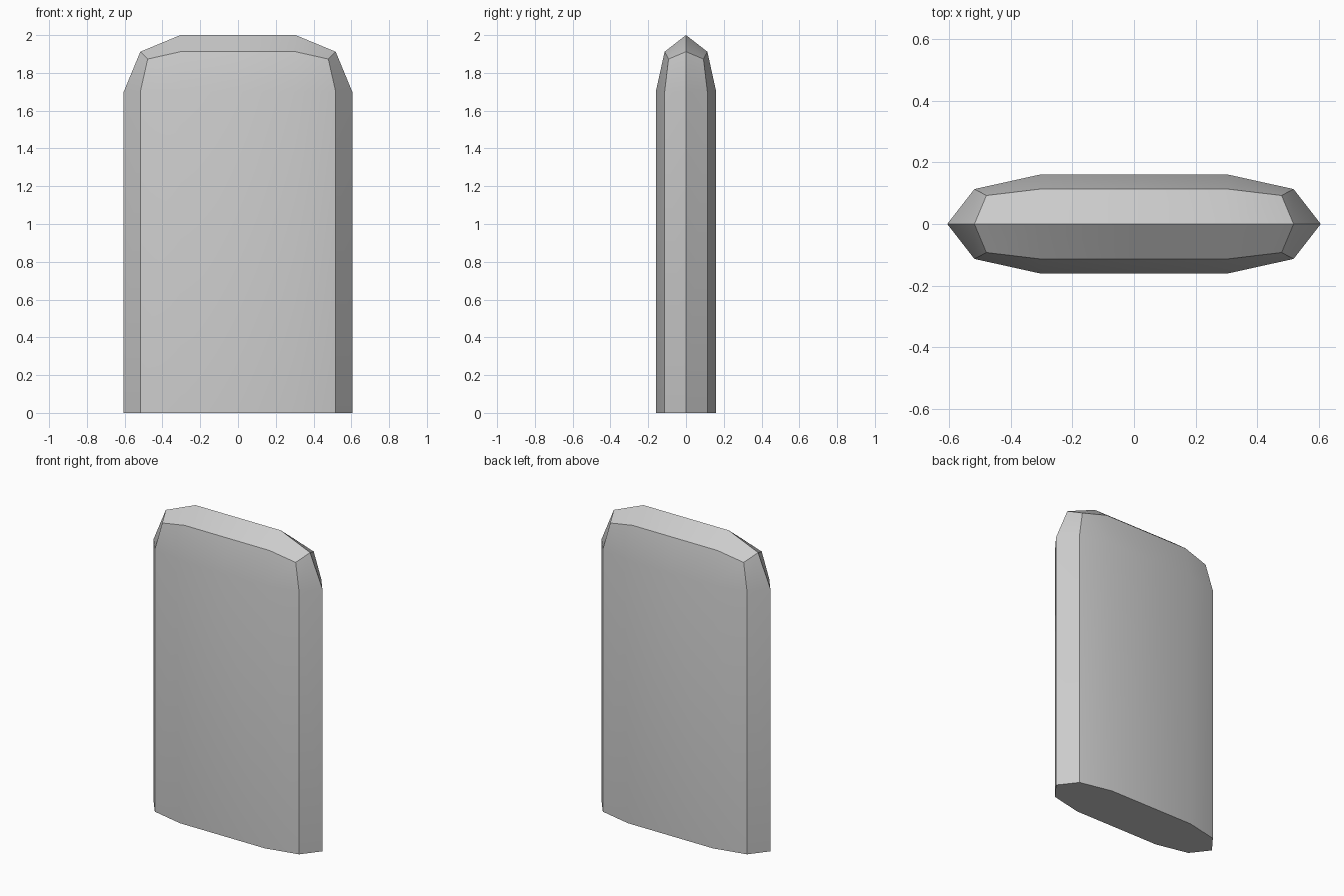
import bpy, bmesh, math

if "Cube" in bpy.data.objects:
    bpy.data.objects.remove(bpy.data.objects["Cube"])

HALF_W, HALF_D, HEIGHT = 0.605, 0.16, 2.0
R = 0.30  # corner rounding in x and z

bm = bmesh.new()

# Rounded corner: one octant of a coarse quad sphere
bmesh.ops.create_cube(bm, size=2)
bmesh.ops.subdivide_edges(bm, edges=bm.edges[:], cuts=1, use_grid_fill=True)
bmesh.ops.delete(bm, geom=[v for v in bm.verts if min(v.co) < -0.1], context='VERTS')
for v in bm.verts:
    n = v.co.normalized()
    v.co = (HALF_W - R + n.x * R, n.y * HALF_D, HEIGHT - R + n.z * R)


def extend(axis, start, end):
    """Extrude the boundary lying at start along one axis to end."""
    edges = [e for e in bm.edges if all(abs(v.co[axis] - start) < 1e-4 for v in e.verts)]
    new = bmesh.ops.extrude_edge_only(bm, edges=edges)["geom"]
    verts = [g for g in new if isinstance(g, bmesh.types.BMVert)]
    for v in verts:
        v.co[axis] = end
    return verts


# Stretch to the middle, then down to the ground, and close the base
extend(0, HALF_W - R, 0)
base = sorted(extend(2, HEIGHT - R, 0), key=lambda v: v.co.x)
bm.faces.new(base + [bm.verts.new((0, 0, 0))])

# Mirror the quarter across both axes
for axis in ('X', 'Y'):
    bmesh.ops.mirror(bm, geom=bm.verts[:] + bm.edges[:] + bm.faces[:], axis=axis, merge_dist=1e-4)
    bmesh.ops.remove_doubles(bm, verts=bm.verts[:], dist=1e-4)
bmesh.ops.recalc_face_normals(bm, faces=bm.faces[:])

mesh = bpy.data.meshes.new("slab")
bm.to_mesh(mesh)
bm.free()
slab = bpy.data.objects.new("slab", mesh)
bpy.context.collection.objects.link(slab)

# Smooth shading with the bevel edges kept sharp
bpy.context.view_layer.objects.active = slab
slab.select_set(True)
bpy.ops.object.shade_smooth_by_angle(angle=math.radians(30))
